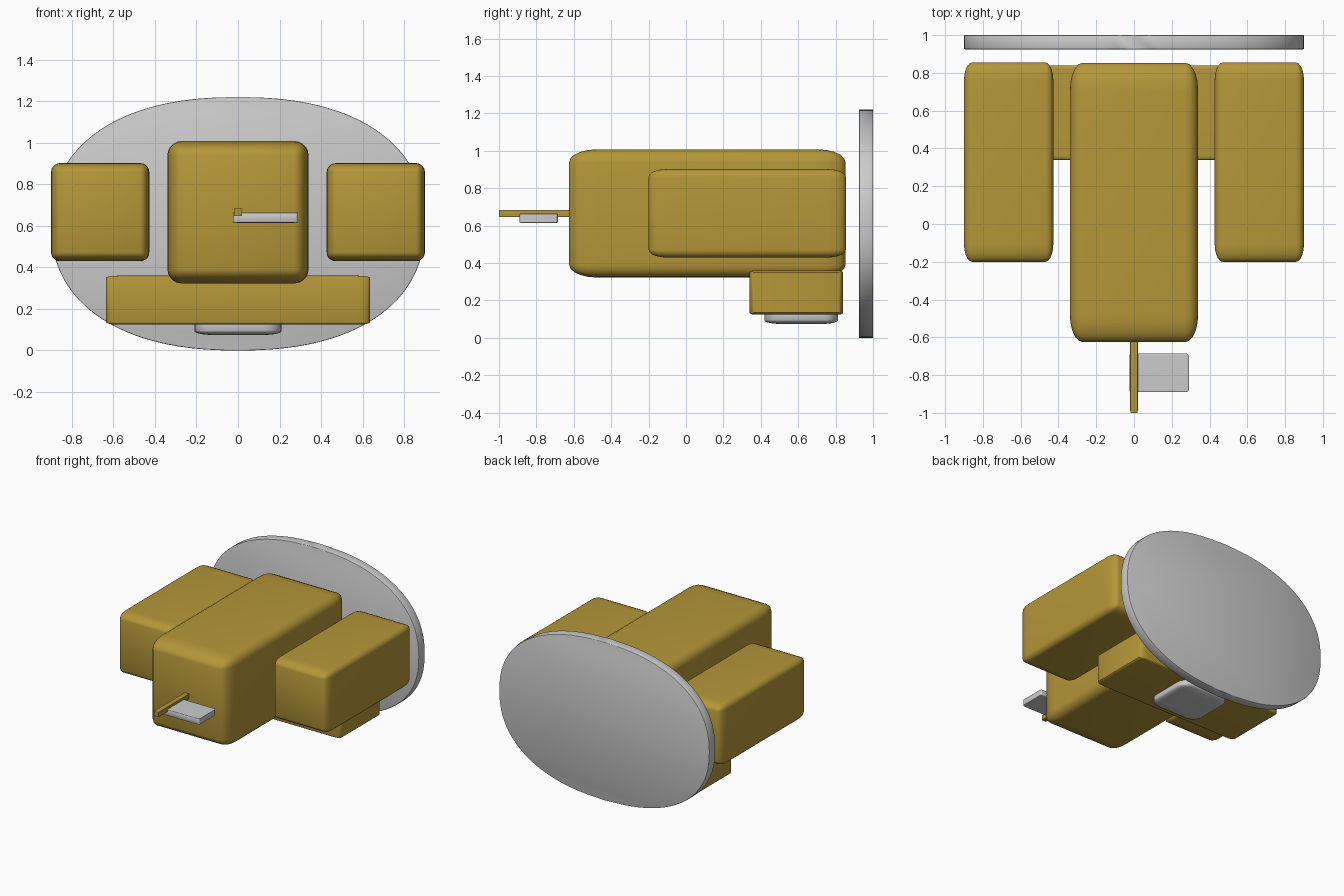
import bpy, bmesh, math

if "Cube" in bpy.data.objects:
    bpy.data.objects.remove(bpy.data.objects["Cube"])

gold = bpy.data.materials.new("gold")
gold.diffuse_color = (0.46, 0.31, 0.04, 1)
gold.use_nodes = True
gold.node_tree.nodes["Principled BSDF"].inputs["Base Color"].default_value = gold.diffuse_color


def finish(name, bm, mat=None):
    bmesh.ops.recalc_face_normals(bm, faces=bm.faces)
    mesh = bpy.data.meshes.new(name)
    bm.to_mesh(mesh)
    bm.free()
    ob = bpy.data.objects.new(name, mesh)
    bpy.context.collection.objects.link(ob)
    if mat:
        mesh.materials.append(mat)
    bpy.ops.object.select_all(action='DESELECT')
    ob.select_set(True)
    bpy.context.view_layer.objects.active = ob
    bpy.ops.object.shade_smooth_by_angle(angle=math.radians(35))
    return ob


def soft_box(name, xs, ys, zs, rounding, mat=None):
    """Unit cube with rounded edges, stretched to the given extents."""
    bm = bmesh.new()
    bmesh.ops.create_cube(bm, size=1)
    bmesh.ops.bevel(bm, geom=bm.edges[:], offset=rounding, segments=5,
                    profile=0.5, affect='EDGES')
    spans = (xs, ys, zs)
    for v in bm.verts:
        for i, (lo, hi) in enumerate(spans):
            v.co[i] = (lo + hi) / 2 + v.co[i] * (hi - lo)
    return finish(name, bm, mat)


# Main body and the two side blocks
soft_box("main_body", (-0.34, 0.34), (-0.625, 0.853), (0.323, 1.008), 0.1, gold)
for side, xs in (("left", (-0.9, -0.427)), ("right", (0.427, 0.9))):
    soft_box(side + "_block", xs, (-0.2, 0.855), (0.43, 0.902), 0.09, gold)

# Cross slab underneath with its foot pad
soft_box("base_slab", (-0.635, 0.635), (0.34, 0.84), (0.125, 0.36), 0.045, gold)
soft_box("foot_pad", (-0.21, 0.21), (0.42, 0.812), (0.075, 0.175), 0.2)

# Front rod and the small plate it carries
soft_box("front_rod", (-0.02, 0.02), (-1.0, -0.6), (0.647, 0.684), 0.04, gold)
soft_box("rod_plate", (-0.025, 0.29), (-0.89, -0.685), (0.615, 0.665), 0.06)

# Oval back plate: superellipse outline, extruded with a softened rim
bm = bmesh.new()
N, power = 96, 2 / 2.3
ring = []
for i in range(N):
    c, s = math.cos(math.tau * i / N), math.sin(math.tau * i / N)
    ring.append(bm.verts.new((0.9 * math.copysign(abs(c) ** power, c), 0.925,
                              0.61 + 0.61 * math.copysign(abs(s) ** power, s))))
face = bm.faces.new(ring)
ext = bmesh.ops.extrude_face_region(bm, geom=[face], use_keep_orig=True)
for v in ext["geom"]:
    if isinstance(v, bmesh.types.BMVert):
        v.co.y = 1.0
rim = [e for e in bm.edges if abs(e.verts[0].co.y - e.verts[1].co.y) < 1e-5]
bmesh.ops.bevel(bm, geom=rim, offset=0.005, segments=2, profile=0.5, affect='EDGES')
finish("back_plate", bm)
